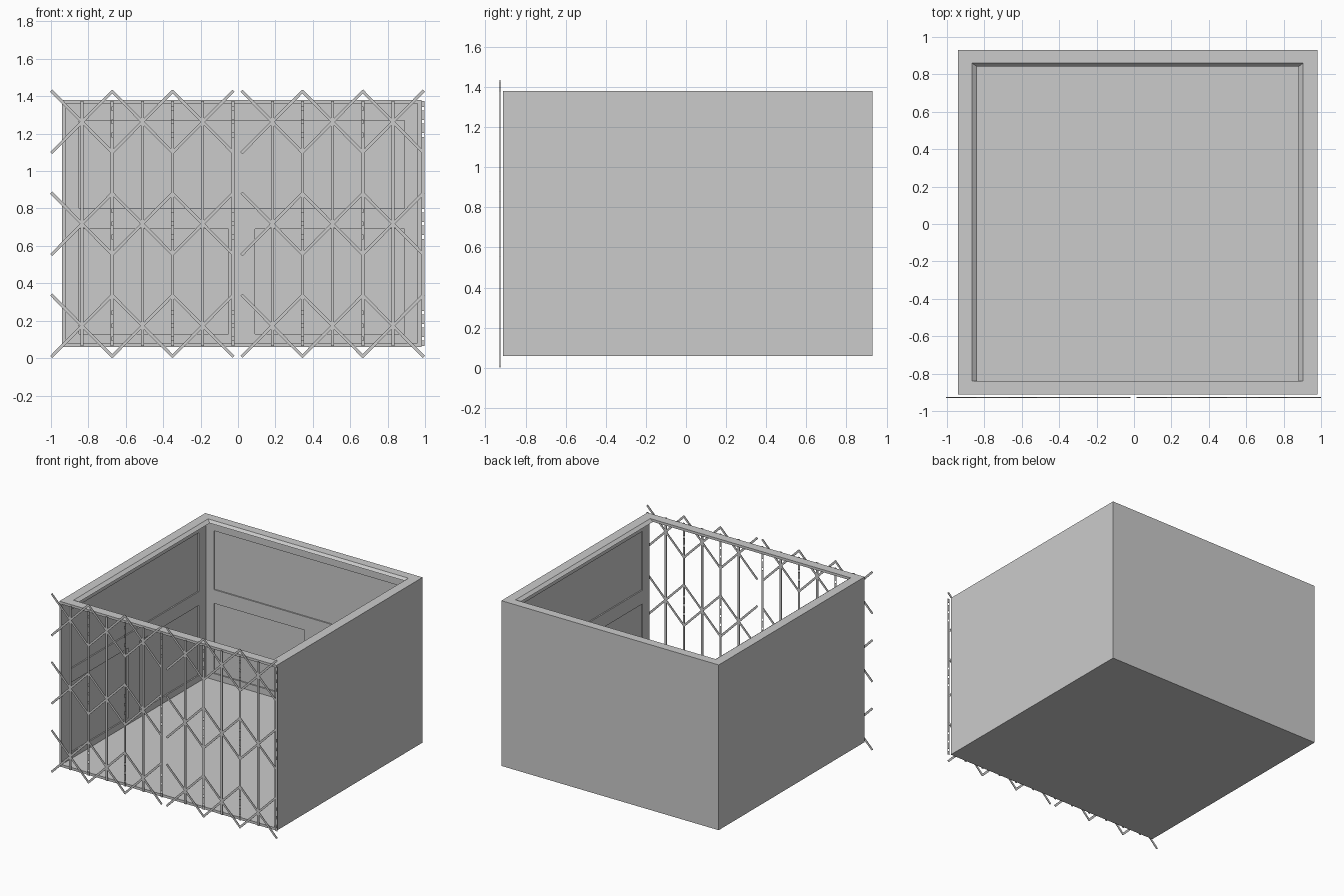
import bpy, bmesh, math
from mathutils import Matrix, Vector

if "Cube" in bpy.data.objects:
    bpy.data.objects.remove(bpy.data.objects["Cube"])

X0, X1, Y0, Y1, Z0, Z1 = -0.94, 0.98, -0.912, 0.93, 0.06, 1.38
T = 0.02    # shell thickness
D = 0.01    # panel recess


def finish(bm, name):
    bmesh.ops.recalc_face_normals(bm, faces=bm.faces)
    me = bpy.data.meshes.new(name)
    bm.to_mesh(me)
    bm.free()
    ob = bpy.data.objects.new(name, me)
    bpy.context.collection.objects.link(ob)
    return ob


def box(bm, x0, x1, y0, y1, z0, z1):
    m = Matrix.Translation(((x0 + x1) / 2, (y0 + y1) / 2, (z0 + z1) / 2))
    bmesh.ops.create_cube(bm, size=1, matrix=m @ Matrix.Diagonal((x1 - x0, y1 - y0, z1 - z0, 1)))


# Floor slab
bm = bmesh.new()
box(bm, X0, X1, Y0, Y1, Z0, Z0 + T)
finish(bm, "floor")


# Wall with one wide recess above two smaller ones, laid along u with depth d
def wall(name, u0, u1, place):
    bm = bmesh.new()
    zt, zb = Z1 - T, Z0 + T
    a, b = u0 + 0.09, u1 - 0.09
    mid = (u0 + u1) / 2
    box(bm, u0, u1, 0, T - D, zb, zt)
    for r in ((u0, u1, 1.27, zt), (u0, u1, 0.69, 0.80), (u0, u1, zb, 0.13),
              (u0, a, 0.80, 1.27), (b, u1, 0.80, 1.27),
              (u0, a, 0.13, 0.69), (b, u1, 0.13, 0.69),
              (mid - 0.07, mid + 0.07, 0.13, 0.69)):
        box(bm, r[0], r[1], T - D, T, r[2], r[3])
    for v in bm.verts:
        v.co = Vector(place(*v.co))
    finish(bm, name)


wall("back_wall", X0, X1, lambda u, d, z: (u, Y1 - d, z))
wall("left_wall", Y0, Y1 - T, lambda u, d, z: (X0 + d, u, z))
wall("right_wall", Y0, Y1 - T, lambda u, d, z: (X1 - d, u, z))

# Top rim with sloped inner edge, bridging the open front
bm = bmesh.new()
rings = []
for x0, x1, y0, y1, z in ((X0, X1, Y0, Y1, Z1),
                          (-0.866, 0.904, -0.84, 0.86, Z1),
                          (-0.84, 0.88, -0.84, 0.842, Z1 - T),
                          (X0, X1, Y0, Y1, Z1 - T)):
    rings.append([bm.verts.new(p) for p in
                  ((x0, y0, z), (x1, y0, z), (x1, y1, z), (x0, y1, z))])
for i in range(4):
    a, b = rings[i], rings[(i + 1) % 4]
    for j in range(4):
        k = (j + 1) % 4
        bm.faces.new((a[j], a[k], b[k], b[j]))
finish(bm, "top_rim")

# Folding lattice gate, two identical leaves
GY, GT = -0.927, 0.002
STEP, HALF, W = 0.1613, 0.163, 0.016
ROWS = (0.173, 0.718, 1.263)


def gate(name, start):
    bm = bmesh.new()
    y0, y1 = GY - GT, GY + GT
    # Crossed diagonal bars
    for i in range(3):
        cx = start + STEP * (2 * i + 1)
        for cz in ROWS:
            for s in (1, -1):
                m = (Matrix.Translation((cx, GY, cz)) @
                     Matrix.Rotation(s * math.atan2(HALF, STEP), 4, 'Y') @
                     Matrix.Diagonal((2 * math.hypot(STEP, HALF) + 0.01, 2 * GT, W, 1)))
                bmesh.ops.create_cube(bm, size=1, matrix=m)
    # Uprights: plain at the crossings, slotted in between
    zb, zt = 0.065, 1.375
    for i in range(1, 7):
        x = start + STEP * i
        if i % 2:
            box(bm, x - W / 2, x + W / 2, y0, y1, zb, zt)
            continue
        for s in (-1, 1):
            box(bm, x + s * 0.0065 - 0.0015, x + s * 0.0065 + 0.0015, y0, y1, zb, zt)
        z = zb
        for cz in ROWS:
            for dz in (-0.07, 0.0, 0.07):
                box(bm, x - 0.005, x + 0.005, y0, y1, z, cz + dz - 0.01)
                z = cz + dz + 0.01
        box(bm, x - 0.005, x + 0.005, y0, y1, z, zt)
    finish(bm, name)


gate("gate_leaf_left", -0.995)
gate("gate_leaf_right", 0.022)
